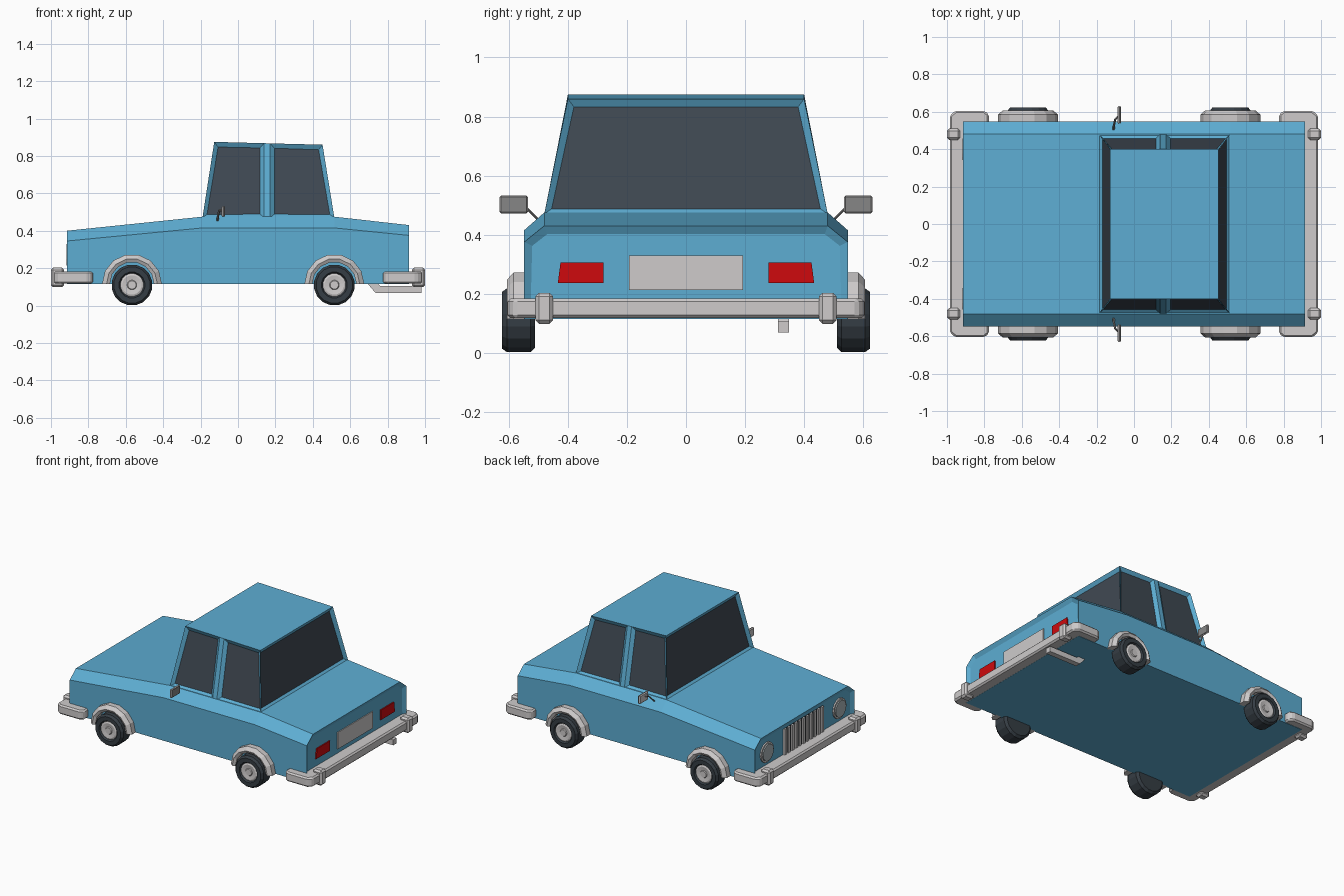
import bpy, bmesh, math
from mathutils import Vector

if "Cube" in bpy.data.objects:
    bpy.data.objects.remove(bpy.data.objects["Cube"])


def material(name, rgb):
    m = bpy.data.materials.new(name)
    m.diffuse_color = (*rgb, 1)
    m.use_nodes = True
    m.node_tree.nodes["Principled BSDF"].inputs["Base Color"].default_value = m.diffuse_color
    return m


BLUE = material("body_blue", (0.11, 0.42, 0.65))
GLASS = material("window_glass", (0.05, 0.066, 0.085))
TYRE = material("tyre_rubber", (0.036, 0.047, 0.058))
GREY = material("light_grey", (0.62, 0.60, 0.60))
MID = material("mirror_grey", (0.24, 0.24, 0.24))
LENS = material("headlight_lens", (0.40, 0.46, 0.48))
RED = material("tail_red", (0.62, 0.003, 0.004))


def finish(bm, name, mats, bevel=0):
    bmesh.ops.remove_doubles(bm, verts=bm.verts, dist=1e-5)
    bmesh.ops.recalc_face_normals(bm, faces=bm.faces)
    me = bpy.data.meshes.new(name)
    bm.to_mesh(me)
    bm.free()
    for m in mats:
        me.materials.append(m)
    ob = bpy.data.objects.new(name, me)
    bpy.context.collection.objects.link(ob)
    if bevel:
        mod = ob.modifiers.new("bevel", 'BEVEL')
        mod.width, mod.segments = bevel, 1
    return ob


def loft(rings, loop=False, closed=True):
    """Skin a list of point rings; ends are capped unless the rings loop."""
    bm = bmesh.new()
    vs = [[bm.verts.new(p) for p in r] for r in rings]
    n, k = len(vs), len(vs[0])
    for i in range(n if loop else n - 1):
        a, b = vs[i], vs[(i + 1) % n]
        for j in range(k if closed else k - 1):
            q = (j + 1) % k
            bm.faces.new((a[j], a[q], b[q], b[j]))
    if not loop:
        bm.faces.new(vs[0])
        bm.faces.new(vs[-1][::-1])
    bmesh.ops.recalc_face_normals(bm, faces=bm.faces)
    return bm


def box(name, x, y, z, mat, bevel=0):
    rings = [[(a, y[0], z[0]), (a, y[1], z[0]), (a, y[1], z[1]), (a, y[0], z[1])] for a in x]
    return finish(loft(rings), name, [mat], bevel)


def lathe(name, cx, cz, s, prof, sides, mat):
    """Turn an (r, y) profile round the y axis."""
    rings = []
    for i in range(sides):
        a = 2 * math.pi * (i + 0.5) / sides
        rings.append([(cx + r * math.cos(a), s * y, cz + r * math.sin(a)) for r, y in prof])
    return finish(loft(rings, True, False), name, [mat])


def disc(name, x, depth, y, z, r, sides, mat):
    rings = []
    for xx in (x, x - depth):
        rings.append([(xx, y + r * math.cos(2 * math.pi * i / sides),
                       z + r * math.sin(2 * math.pi * i / sides)) for i in range(sides)])
    return finish(loft(rings), name, [mat])


# lower body: sections along x, recessed nose and tail panels
sections = [(-0.915, 0.345, 0.40), (-0.19, 0.415, 0.475), (0.155, 0.415, 0.475),
            (0.515, 0.415, 0.475), (0.915, 0.375, 0.43)]
bm = loft([[(x, -0.548, 0.115), (x, -0.548, s), (x, -0.48, t),
            (x, 0.48, t), (x, 0.548, s), (x, 0.548, 0.115)] for x, s, t in sections])
ends = [f for f in bm.faces if abs(f.normal.x) > 0.9]
bmesh.ops.inset_individual(bm, faces=ends, thickness=0.03, depth=-0.015)
finish(bm, "body", [BLUE])

# cabin: side panels split by the centre pillar, windows inset and recessed
stations = [(-0.19, -0.127, 0.875), (0.14, 0.14, 0.868), (0.172, 0.172, 0.867), (0.515, 0.452, 0.86)]
bm = loft([[(xb, -0.48, 0.47), (xt, -0.40, zt), (xt, 0.40, zt), (xb, 0.48, 0.47)]
           for xb, xt, zt in stations])
panes = [f for f in bm.faces if abs(f.normal.z) < 0.6 and
         not 0.14 < f.calc_center_median().x < 0.172]
bmesh.ops.inset_individual(bm, faces=panes, thickness=0.032, depth=-0.018)
for f in panes:
    f.material_index = 1
finish(bm, "cabin", [BLUE, GLASS])

# wheels and wheel arches
tyre = [(0, 0.512), (0.095, 0.512), (0.11, 0.527), (0.11, 0.607), (0.098, 0.623),
        (0.07, 0.623), (0.062, 0.61), (0, 0.61)]
hub = [(0.062, 0.60), (0.062, 0.614), (0.052, 0.618), (0.026, 0.614), (0.022, 0.62), (0, 0.62)]
arch = [(0.118, 0.54), (0.118, 0.596), (0.136, 0.606), (0.16, 0.585), (0.16, 0.54)]
for cx, end in ((-0.567, "front"), (0.515, "rear")):
    for s, side in ((-1, "right"), (1, "left")):
        lathe(f"{end}_{side}_tyre", cx, 0.11, s, tyre, 16, TYRE)
        lathe(f"{end}_{side}_hub", cx, 0.11, s, hub, 16, GREY)
        rings = []
        for i in range(8):
            a = math.pi * i / 7
            rings.append([(cx + r * math.cos(a), s * y, 0.115 + r * math.sin(a)) for r, y in arch])
        finish(loft(rings), f"{end}_{side}_wheel_arch", [GREY])

# wrap-round bumpers with overriders
half = [(0.89, 0.535), (0.775, 0.535), (0.775, 0.585), (0.80, 0.605), (0.955, 0.605), (0.985, 0.58)]
outline = half + [(x, -y) for x, y in reversed(half)]
for s, end in ((-1, "front"), (1, "rear")):
    rings = [[(s * x, y, z) for x, y in outline] for z in (0.117, 0.183)]
    finish(loft(rings), f"{end}_bumper", [GREY], 0.01)
    for t in (-1, 1):
        box(f"{end}_overrider", (s * 0.93, s * 1.0), (t * 0.45, t * 0.51), (0.098, 0.203), GREY, 0.012)

# exhaust pipe
pipe = [(0.69, 0.12), (0.735, 0.068), (0.98, 0.068), (0.98, 0.105), (0.76, 0.105), (0.745, 0.12)]
finish(loft([[(x, y, z) for x, z in pipe] for y in (0.311, 0.349)]), "exhaust", [GREY])

# number plate and tail lights on the rear panel
box("number_plate", (0.896, 0.906), (-0.193, 0.193), (0.213, 0.33), GREY)
for s in (-1, 1):
    rings = [[(x, s * 0.28, 0.237), (x, s * 0.434, 0.237), (x, s * 0.425, 0.306), (x, s * 0.28, 0.306)]
             for x in (0.896, 0.908)]
    finish(loft(rings), "tail_light", [RED])

# grille and headlights on the front panel
box("grille_back", (-0.896, -0.904), (-0.215, 0.215), (0.15, 0.36), TYRE)
for i in range(11):
    y = -0.205 + i * 0.041
    box("grille_bar", (-0.90, -0.914), (y - 0.011, y + 0.011), (0.15, 0.36), GREY)
for s in (-1, 1):
    disc("headlight_rim", -0.897, 0.012, s * 0.40, 0.272, 0.07, 16, GREY)
    disc("headlight_lens", -0.905, 0.012, s * 0.40, 0.272, 0.058, 16, LENS)

# door mirrors on bent arms
for s in (-1, 1):
    box("mirror_case", (-0.087, -0.074), (s * 0.535, s * 0.632), (0.472, 0.533), GREY, 0.006)
    box("mirror_glass", (-0.076, -0.070), (s * 0.538, s * 0.629), (0.475, 0.530), MID, 0.002)
    path = [(-0.11, 0.49, 0.44), (-0.108, 0.525, 0.475), (-0.10, 0.56, 0.51), (-0.08, 0.58, 0.51)]
    w = 0.006
    rings = [[(x - w, s * y, z), (x, s * y, z - w), (x + w, s * y, z), (x, s * y, z + w)]
             for x, y, z in path]
    finish(loft(rings), "mirror_arm", [MID])
